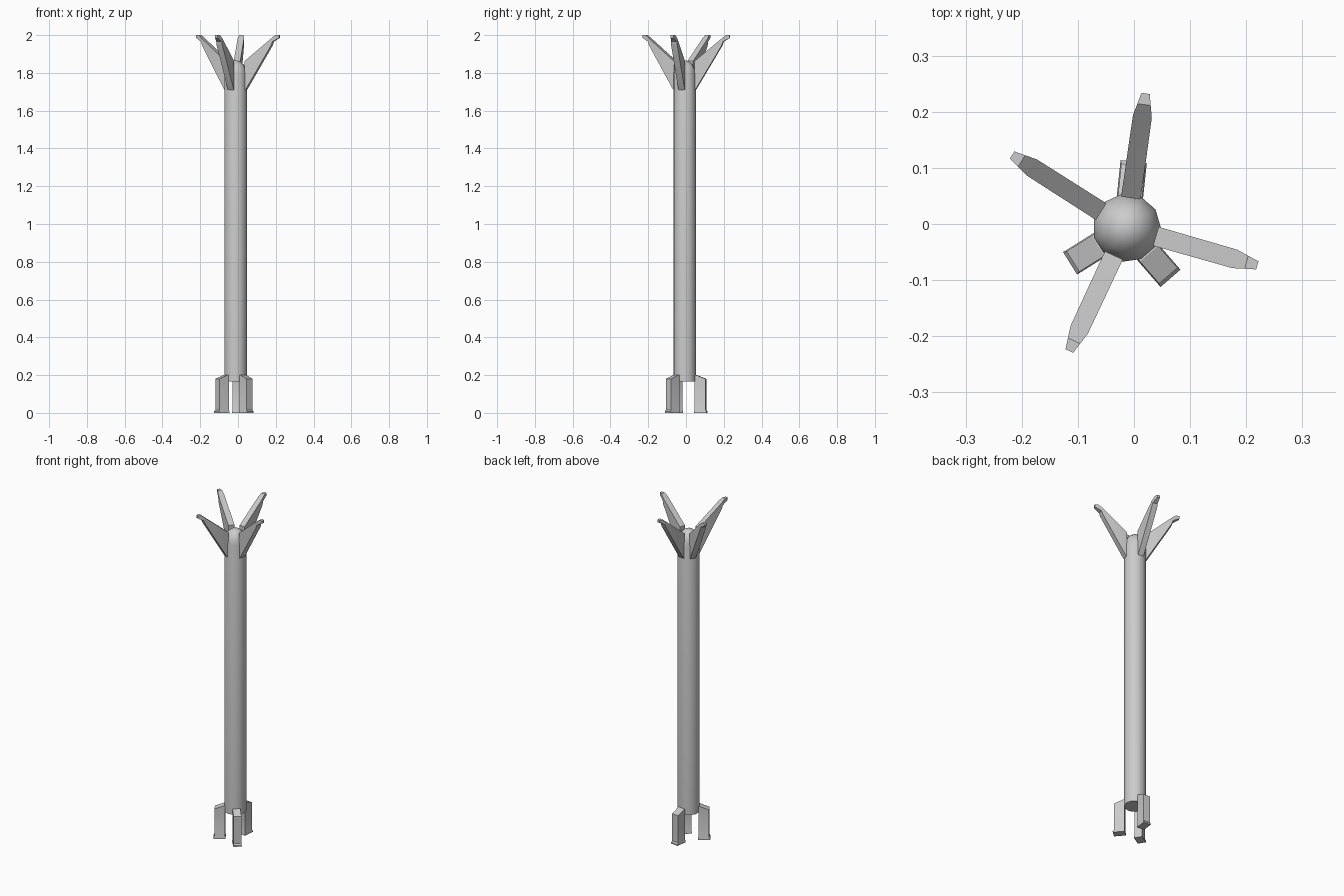
import bpy, bmesh
from math import cos, sin, radians, pi

if "Cube" in bpy.data.objects:
    bpy.data.objects.remove(bpy.data.objects["Cube"])

CX, CY = -0.013, -0.007   # body axis


def finish(bm, name, angle=30):
    bmesh.ops.recalc_face_normals(bm, faces=bm.faces[:])
    me = bpy.data.meshes.new(name)
    bm.to_mesh(me)
    bm.free()
    ob = bpy.data.objects.new(name, me)
    bpy.context.collection.objects.link(ob)
    bpy.ops.object.select_all(action='DESELECT')
    ob.select_set(True)
    bpy.context.view_layer.objects.active = ob
    bpy.ops.object.shade_smooth_by_angle(angle=radians(angle))
    return ob


def skin(bm, rings):
    n = len(rings[0])
    for a, b in zip(rings, rings[1:]):
        for i in range(n):
            j = (i + 1) % n
            bm.faces.new((a[i], a[j], b[j], b[i]))


def radial_loft(name, sections, degrees):
    """Each section is four (radius, side offset, height) corners, turned about the axis."""
    c, s = cos(radians(degrees)), sin(radians(degrees))
    bm = bmesh.new()
    rings = [[bm.verts.new((CX + r * c - w * s, CY + r * s + w * c, z))
              for r, w, z in sec] for sec in sections]
    skin(bm, rings)
    bm.faces.new(rings[0])
    bm.faces.new(rings[-1])
    return finish(bm, name, 20)


# Body: eleven-sided tube with a low domed cap
bm = bmesh.new()
SIDES = 11
profile = [(0.061, 0.165), (0.061, 1.79), (0.055, 1.82), (0.043, 1.844), (0.023, 1.861)]
rings = [[bm.verts.new((CX + r * cos(2 * pi * i / SIDES), CY + r * sin(2 * pi * i / SIDES), z))
          for i in range(SIDES)] for r, z in profile]
skin(bm, rings)
bm.faces.new(rings[0])
tip = bm.verts.new((CX, CY, 1.867))
for i in range(SIDES):
    bm.faces.new((rings[-1][i], rings[-1][(i + 1) % SIDES], tip))
finish(bm, "body", 40)

# Fins: radius, bottom height, top height, half width
fin = [(0.054, 1.705, 1.862, 0.0175), (0.062, 1.715, 1.868, 0.0175),
       (0.200, 1.945, 1.982, 0.0170), (0.207, 1.965, 1.988, 0.0155),
       (0.222, 1.974, 2.000, 0.0120), (0.242, 1.985, 2.000, 0.0075)]
fin_sections = [[(r, -w, lo), (r, w, lo), (r, w, hi), (r, -w, hi)] for r, lo, hi, w in fin]
for k, a in enumerate((82, 147.5, 245, 344)):
    radial_loft(f"fin_{k + 1}", fin_sections, a)

# Legs: height, inner radius, outer radius, half width
leg = [(0.0, 0.053, 0.119, 0.0235), (0.008, 0.053, 0.119, 0.0235),
       (0.016, 0.055, 0.113, 0.0215), (0.180, 0.055, 0.113, 0.0215),
       (0.201, 0.050, 0.061, 0.0215)]
leg_sections = [[(ri, -w, z), (ro, -w, z), (ro, w, z), (ri, w, z)] for z, ri, ro, w in leg]
for k, a in enumerate((84, 212, 311)):
    radial_loft(f"leg_{k + 1}", leg_sections, a)
